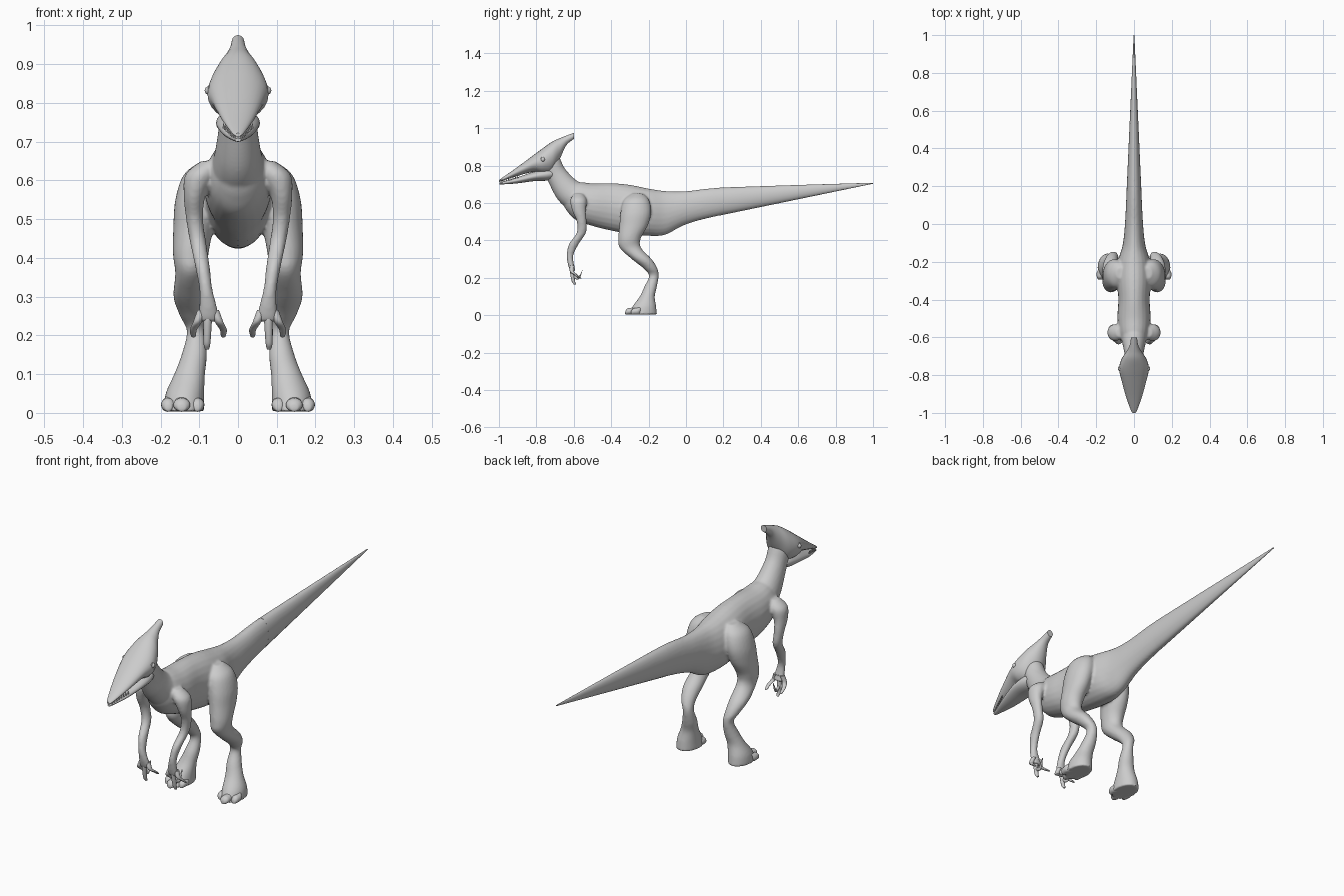
import bpy
import bmesh
import math
from mathutils import Vector

cube = bpy.data.objects.get("Cube")
if cube:
    bpy.data.objects.remove(cube, do_unlink=True)

skin = bpy.data.materials.new("plain_grey")
skin.use_nodes = True
grey = (0.6, 0.6, 0.6, 1.0)
skin.diffuse_color = grey
skin.node_tree.nodes["Principled BSDF"].inputs["Base Color"].default_value = grey

ACROSS = Vector((1, 0, 0))
UPRIGHT = Vector((0, 0, 1))
DEPTH = Vector((0, 1, 0))
NECK_TILT = Vector((0, 0.75, 0.66))


def smooth_path(stations, steps=6):
    """Catmull-Rom interpolation through every number of the stations."""
    pts = [stations[0], *stations, stations[-1]]
    result = []
    for a, b, c, d in zip(pts, pts[1:], pts[2:], pts[3:]):
        for i in range(steps):
            t = i / steps
            result.append([q + t / 2 * (r - p + t * (2 * p - 5 * q + 4 * r - s
                           + t * (3 * (q - r) + s - p)))
                           for p, q, r, s in zip(a, b, c, d)])
    return result + [list(stations[-1])]


def loft(bm, stations, axis, side=1, sides=24):
    """Closed tube of oval rings; station = x, y, z, half width, half height."""
    rings = []
    for x, y, z, w, h in smooth_path(stations):
        centre = Vector((x * side, y, z))
        ring = []
        for i in range(sides):
            a = math.tau * i / sides
            ring.append(bm.verts.new(centre + ACROSS * w * math.cos(a)
                                     + axis * h * math.sin(a)))
        rings.append(ring)
    for low, high in zip(rings, rings[1:]):
        for i in range(sides):
            j = (i + 1) % sides
            bm.faces.new((low[i], low[j], high[j], high[i]))
    bm.faces.new(rings[0])
    bm.faces.new(rings[-1])


def finish(name, bm):
    bmesh.ops.recalc_face_normals(bm, faces=bm.faces[:])
    mesh = bpy.data.meshes.new(name)
    bm.to_mesh(mesh)
    bm.free()
    mesh.materials.append(skin)
    obj = bpy.data.objects.new(name, mesh)
    bpy.context.collection.objects.link(obj)
    bpy.ops.object.select_all(action="DESELECT")
    obj.select_set(True)
    bpy.context.view_layer.objects.active = obj
    bpy.ops.object.shade_smooth_by_angle(angle=math.radians(50))
    return obj


def part(name, stations, axis, side=1):
    bm = bmesh.new()
    loft(bm, stations, axis, side)
    return finish(name, bm)


def profile(rows):
    """Rows of y, top, bottom, half width turned into centred stations."""
    return [(0, y, (top + low) / 2, w, (top - low) / 2) for y, top, low, w in rows]


# Trunk with the tail, as upright oval sections
trunk = profile([
    (-.655, .635, .59, .02), (-.635, .67, .555, .05), (-.59, .71, .51, .076),
    (-.5, .705, .477, .088), (-.4, .706, .452, .083), (-.3, .697, .434, .09),
    (-.2, .677, .424, .085), (-.11, .664, .43, .06), (0, .663, .485, .048),
    (.18, .682, .533, .039), (.6, .696, .62, .02), (1, .708, .703, .002)])
neck = [(0, -.5, .60, .07, .09), (0, -.57, .63, .072, .088),
        (0, -.635, .67, .06, .072), (0, -.69, .745, .049, .058),
        (0, -.72, .81, .048, .056), (0, -.74, .84, .04, .045)]

# Limbs, as level oval sections from the top down
leg = [(.07, -.26, .65, .025, .03), (.088, -.265, .615, .052, .068),
       (.105, -.268, .55, .057, .082), (.115, -.28, .48, .052, .076),
       (.122, -.302, .41, .046, .06), (.122, -.297, .36, .04, .057),
       (.125, -.237, .30, .042, .053), (.118, -.19, .25, .032, .037),
       (.108, -.172, .21, .024, .026), (.113, -.19, .15, .033, .034),
       (.125, -.207, .10, .04, .04), (.137, -.222, .05, .05, .062),
       (.14, -.232, .004, .053, .077)]
arm = [(.07, -.575, .65, .025, .025), (.096, -.575, .615, .04, .044),
       (.112, -.572, .56, .028, .037), (.112, -.558, .50, .022, .026),
       (.103, -.56, .44, .021, .025), (.092, -.60, .38, .019, .026),
       (.083, -.62, .32, .017, .018), (.077, -.615, .27, .024, .016),
       (.077, -.605, .235, .027, .015)]

# Body skin: trunk, neck and limbs fused into one soft surface
bm = bmesh.new()
loft(bm, trunk[:-1], UPRIGHT)
loft(bm, neck, NECK_TILT)
for side in (1, -1):
    loft(bm, leg, DEPTH, side)
    loft(bm, arm, DEPTH, side)
body = finish("body", bm)
fuse = body.modifiers.new("fuse", "REMESH")
fuse.mode = "VOXEL"
fuse.voxel_size = 0.006
fuse.use_smooth_shade = True
soften = body.modifiers.new("soften", "SMOOTH")
soften.factor = 0.5
soften.iterations = 6

# Tail carried out to its fine point
part("tail_end", trunk[-3:], UPRIGHT)

# Head: skull running into the backward crest, with a slightly open lower jaw
part("skull", profile([
    (-1, .722, .713, .008), (-.985, .733, .717, .017), (-.915, .782, .74, .042),
    (-.82, .852, .765, .068), (-.765, .893, .755, .079), (-.715, .928, .765, .066),
    (-.675, .946, .835, .04), (-.64, .96, .908, .022), (-.6, .975, .942, .016)]), UPRIGHT)
part("lower_jaw", profile([
    (-.996, .709, .70, .008), (-.97, .717, .70, .016), (-.9, .738, .705, .037),
    (-.81, .768, .717, .055), (-.74, .785, .72, .054), (-.69, .78, .735, .035)]), UPRIGHT)

# Teeth: a row of small cones along each edge of the mouth
bm = bmesh.new()
for side in (1, -1):
    for i in range(8):
        t = i / 7
        spot = bmesh.ops.create_cone(bm, cap_ends=True, segments=6, radius1=.004,
                                     radius2=.0005, depth=.014)
        bmesh.ops.translate(bm, verts=spot["verts"], vec=(
            side * (.009 + .028 * t), -.985 + .085 * t, .716 + .025 * t))
finish("teeth", bm)

for side, label in ((1, "left"), (-1, "right")):
    # Eye bead set in a raised lid ring
    bm = bmesh.new()
    ball = bmesh.ops.create_uvsphere(bm, u_segments=20, v_segments=12, radius=.011)
    bmesh.ops.translate(bm, verts=ball["verts"], vec=(side * .075, -.765, .832))
    finish(label + "_eye", bm)
    bpy.ops.mesh.primitive_torus_add(
        location=(side * .074, -.765, .832), rotation=(0, math.pi / 2, 0),
        major_radius=.011, minor_radius=.003, major_segments=24, minor_segments=8)
    lid = bpy.context.object
    lid.name = label + "_eyelid"
    lid.data.materials.append(skin)
    bpy.ops.object.shade_smooth_by_angle(angle=math.radians(50))

    # Three tapering fingers, the outer ones curling back
    for name, root, tip, drop, back in (("inner", .06, .038, .195, .035),
                                        ("middle", .077, .08, .163, .005),
                                        ("outer", .094, .115, .195, .03)):
        mid = (root + tip) / 2
        part(f"{label}_{name}_finger", [
            (root, -.608, .265, .011, .012), (mid, -.61, .235, .011, .011),
            (tip, -.605 + back / 2, drop + .02, .009, .009),
            (tip, -.6 + back, drop + .003, .006, .006),
            (tip, -.6 + back, drop, .002, .002)], DEPTH, side)

    # Thumb claw hooked upward behind the hand
    part(label + "_thumb", [
        (.08, -.607, .21, .005, .009), (.082, -.58, .198, .007, .008),
        (.084, -.565, .212, .006, .007), (.085, -.553, .243, .002, .002)], UPRIGHT, side)

    # Three blunt toes pointing forward
    for name, x, front, size in (("inner", .105, -.295, .017), ("middle", .145, -.325, .021),
                                 ("outer", .18, -.295, .017)):
        start = .14 + (x - .14) * .6
        part(f"{label}_{name}_toe", [
            (start, -.235, .03, size, .026), (x, front + .04, .022, size, .019),
            (x, front + .015, .02, size, .017), (x, front + .003, .015, size * .6, .011),
            (x, front, .012, size * .2, .004)], UPRIGHT, side)
